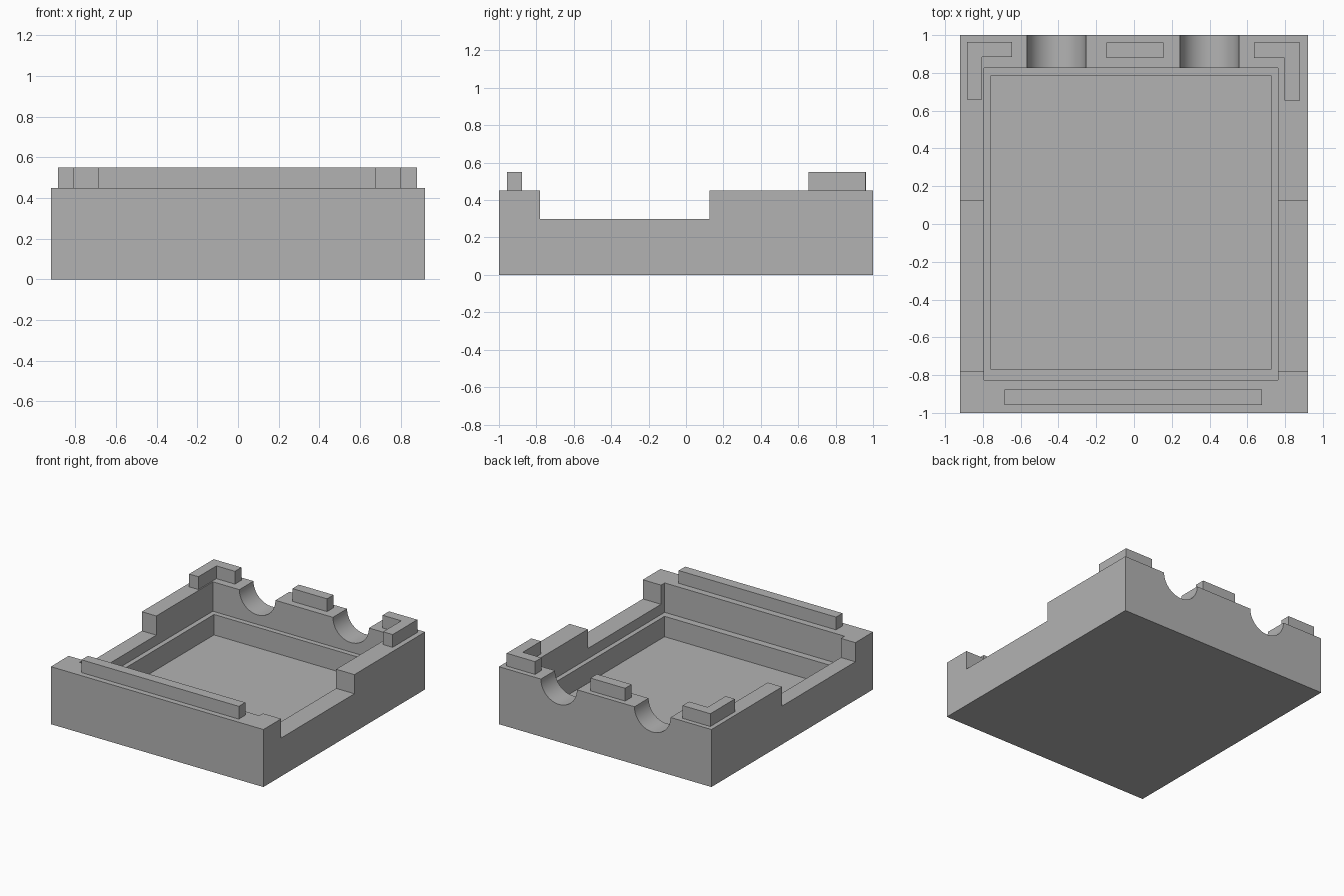
import bpy
import bmesh
from math import pi
from mathutils import Matrix

if "Cube" in bpy.data.objects:
    bpy.data.objects.remove(bpy.data.objects["Cube"], do_unlink=True)

# Single plain grey finish
grey = bpy.data.materials.new("plain grey")
grey.use_nodes = True
COLOUR = (0.45, 0.45, 0.45, 1)
grey.diffuse_color = COLOUR
grey.node_tree.nodes["Principled BSDF"].inputs["Base Color"].default_value = COLOUR

RIM, TAB_TOP = 0.45, 0.55


def add_object(name, bm):
    bmesh.ops.recalc_face_normals(bm, faces=bm.faces)
    mesh = bpy.data.meshes.new(name)
    bm.to_mesh(mesh)
    bm.free()
    mesh.materials.append(grey)
    obj = bpy.data.objects.new(name, mesh)
    bpy.context.collection.objects.link(obj)
    return obj


def prism(name, outline, z0, z1):
    """Extrude a flat outline upwards from z0 to z1."""
    bm = bmesh.new()
    face = bm.faces.new([bm.verts.new((x, y, z0)) for x, y in outline])
    top = bmesh.ops.extrude_face_region(bm, geom=[face])["geom"]
    verts = [v for v in top if isinstance(v, bmesh.types.BMVert)]
    bmesh.ops.translate(bm, verts=verts, vec=(0, 0, z1 - z0))
    return add_object(name, bm)


def box(name, x0, x1, y0, y1, z0, z1):
    return prism(name, [(x0, y0), (x1, y0), (x1, y1), (x0, y1)], z0, z1)


def rod(name, x, y0, y1, z, radius):
    bm = bmesh.new()
    place = Matrix.Translation((x, (y0 + y1) / 2, z)) @ Matrix.Rotation(pi / 2, 4, "X")
    bmesh.ops.create_cone(bm, cap_ends=True, segments=64, radius1=radius,
                          radius2=radius, depth=y1 - y0, matrix=place)
    return add_object(name, bm)


def carve(target, cutter):
    mod = target.modifiers.new("carve", "BOOLEAN")
    mod.operation, mod.solver, mod.object = "DIFFERENCE", "EXACT", cutter
    cutter.hide_render = True
    bpy.context.view_layer.objects.active = target
    bpy.ops.object.modifier_apply(modifier=mod.name)
    bpy.data.objects.remove(cutter, do_unlink=True)


# Tray body with a stepped cavity, low side walls and two round rear notches
tray = box("tray_body", -0.92, 0.92, -1, 1, 0, RIM)
carve(tray, box("upper_cavity", -0.795, 0.762, -0.825, 0.825, 0.22, 1))
carve(tray, box("lower_cavity", -0.757, 0.725, -0.77, 0.785, 0.06, 0.6))
carve(tray, box("side_cutout", -1.2, 1.2, -0.78, 0.125, 0.30, 1.1))
for x in (-0.41, 0.4):
    carve(tray, rod("notch", x, 0.7, 1.2, RIM, 0.156))

bpy.ops.object.select_all(action="DESELECT")
tray.select_set(True)
bpy.context.view_layer.objects.active = tray
bpy.ops.object.shade_smooth_by_angle(angle=pi / 6)

# Locating bars on the front and rear rims
box("front_bar", -0.685, 0.677, -0.957, -0.877, RIM, TAB_TOP)
box("rear_bar", -0.145, 0.155, 0.88, 0.96, RIM, TAB_TOP)


def corner_tab(name, outer, inner, end, front, back):
    """L-shaped tab with one arm along the side and one along the rear."""
    step = back - 0.08
    prism(name, [(outer, front), (inner, front), (inner, step),
                 (end, step), (end, back), (outer, back)], RIM, TAB_TOP)


corner_tab("right_corner_tab", -0.885, -0.805, -0.645, 0.66, 0.963)
corner_tab("left_corner_tab", 0.88, 0.797, 0.635, 0.655, 0.96)
